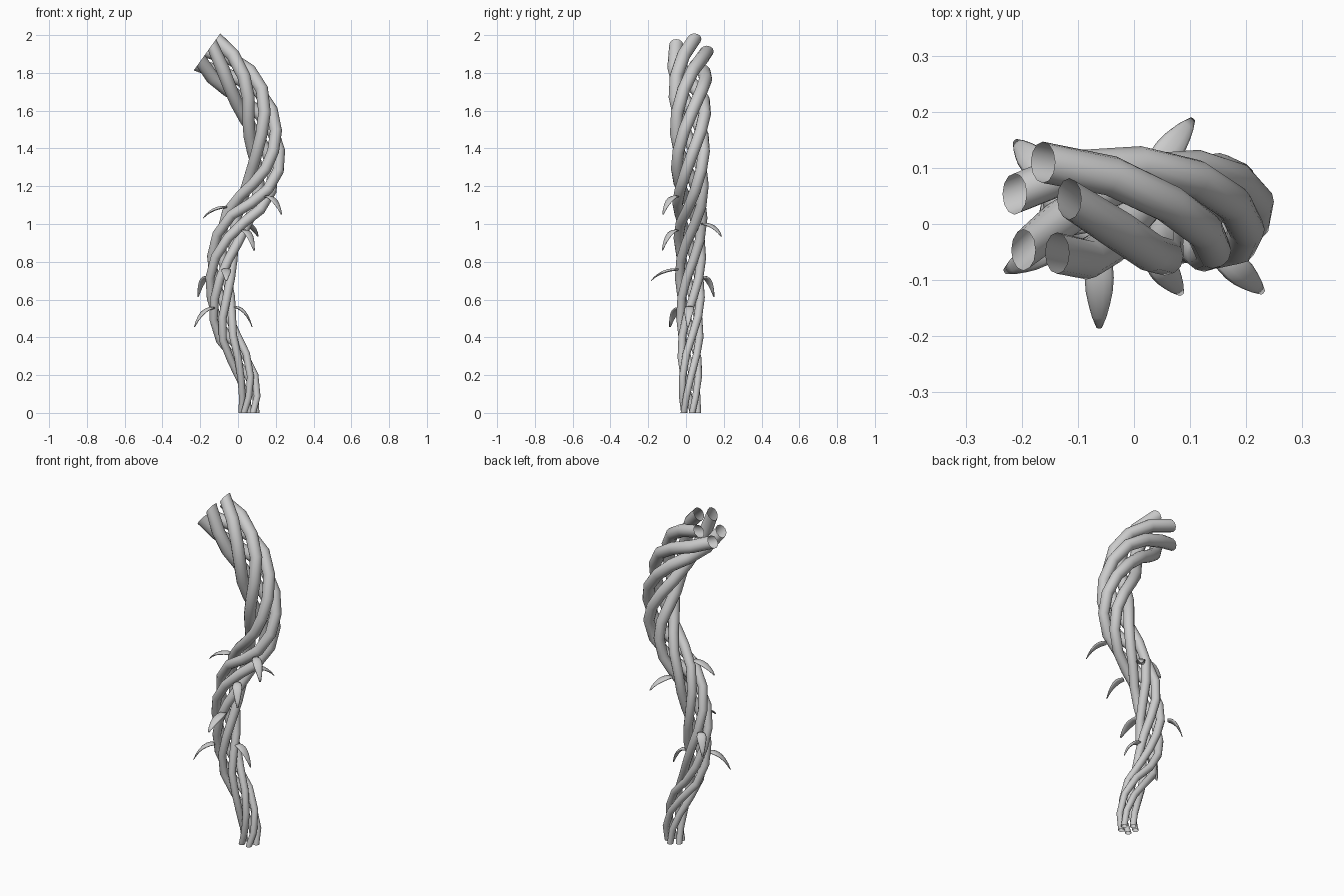
import bpy, bmesh, math
from mathutils import Vector

if "Cube" in bpy.data.objects:
    bpy.data.objects.remove(bpy.data.objects["Cube"])

Y = Vector((0, 1, 0))
# centre line of the whole vine (x, z)
PATH = [(.057, 0), (.062, .13), (.012, .28), (-.065, .43), (-.088, .58), (-.093, .73),
        (-.07, .88), (-.005, 1.03), (.09, 1.15), (.143, 1.28), (.145, 1.41),
        (.115, 1.55), (.055, 1.69), (-.04, 1.80), (-.165, 1.91)]
STRANDS, TURNS, TOP_PHASE, SAMPLES = 5, 2.0, math.radians(15), 20


def loft(name, rings, cap=False):
    """Skin a list of closed rings into a smooth tube."""
    bm = bmesh.new()
    loops = [[bm.verts.new(p) for p in r] for r in rings]
    n = len(rings[0])
    for a, b in zip(loops, loops[1:]):
        for i in range(n):
            j = (i + 1) % n
            bm.faces.new((a[i], a[j], b[j], b[i]))
    if cap:
        bm.faces.new(loops[0][::-1])
        bm.faces.new(loops[-1])
    bmesh.ops.recalc_face_normals(bm, faces=bm.faces)
    for f in bm.faces:
        f.smooth = True
    me = bpy.data.meshes.new(name)
    bm.to_mesh(me)
    bm.free()
    ob = bpy.data.objects.new(name, me)
    bpy.context.collection.objects.link(ob)


def ring(c, u, v, ru, rv, n):
    return [c + u * ru * math.cos(2 * math.pi * i / n) + v * rv * math.sin(2 * math.pi * i / n)
            for i in range(n)]


def tangents(pts):
    last = len(pts) - 1
    return [(pts[min(i + 1, last)] - pts[max(i - 1, 0)]).normalized() for i in range(last + 1)]


def resample(pts, count):
    """Catmull-Rom points through the control points."""
    out, last = [], len(pts) - 1
    for k in range(count + 1):
        x = k / count * last
        i = min(int(x), last - 1)
        t = x - i
        p0, p1, p2, p3 = (pts[max(0, min(last, i + j))] for j in (-1, 0, 1, 2))
        out.append(.5 * (2 * p1 + (p2 - p0) * t + (2 * p0 - 5 * p1 + 4 * p2 - p3) * t ** 2
                         + (3 * p1 - p0 - 3 * p2 + p3) * t ** 3))
    return out


# twisted strands
centre = resample([Vector((x, .022, z)) for x, z in PATH], SAMPLES)
tan = tangents(centre)
tan[0] = Vector((0, 0, 1))
tan[-1] = Vector((-.81, 0, .58))
dist = [0]
for a, b in zip(centre, centre[1:]):
    dist.append(dist[-1] + (b - a).length)
for s in range(STRANDS):
    pts, rad = [], []
    for c, t, d in zip(centre, tan, dist):
        f = d / dist[-1]
        a = TOP_PHASE + 2 * math.pi * (s / STRANDS - TURNS * (1 - f))
        R = .04 + .048 * f
        pts.append(c + R * (math.cos(a) * Y.cross(t).normalized() + math.sin(a) * Y))
        rad.append(.017 + .02 * f)
    ts = tangents(pts)
    ts[0], ts[-1] = tan[0], tan[-1]
    rings = []
    for p, t, r in zip(pts, ts, rad):
        u = Y.cross(t).normalized()
        rings.append(ring(p, u, t.cross(u), r, r, 12))
    loft(f"vine_strand_{s + 1}", rings)

# drooping leaf-like thorns: base and tip
THORNS = [((-.13, -.03, .555), (-.23, -.085, .455)), ((-.16, .09, .72), (-.212, .148, .615)),
          ((-.02, .02, .56), (.075, .01, .455)), ((-.062, -.04, .76), (-.062, -.185, .70)),
          ((.03, -.05, .965), (.085, -.125, .86)), ((.03, .09, 1.0), (.105, .187, .935)),
          ((-.06, .01, 1.09), (-.185, 0, 1.03)), ((.15, -.05, 1.145), (.23, -.122, 1.05))]
WIDTH = [.018, .024, .026, .024, .019, .013, .005]
for k, (b, e) in enumerate(THORNS):
    b, e = Vector(b), Vector(e)
    m = b.lerp(e, .62)
    m.z = b.z
    n = len(WIDTH) - 1
    pts = [b * (1 - i / n) ** 2 + m * 2 * (i / n) * (1 - i / n) + e * (i / n) ** 2
           for i in range(n + 1)]
    side = Vector((e.x - b.x, e.y - b.y, 0)).cross(Vector((0, 0, 1))).normalized()
    rings = [ring(p, side, side.cross(t), w, w * .32, 10)
             for p, t, w in zip(pts, tangents(pts), WIDTH)]
    loft(f"thorn_{k + 1}", rings, True)
